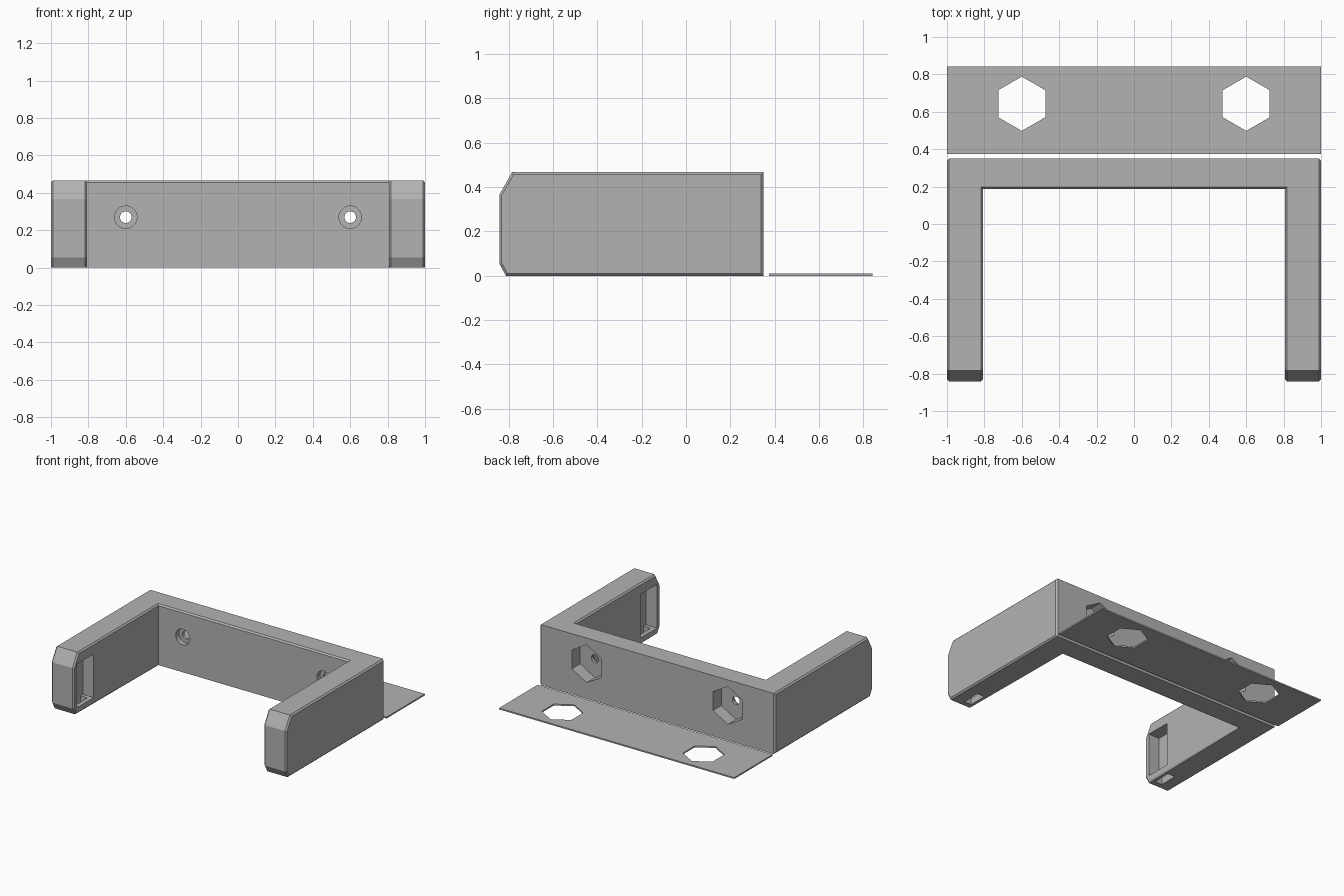
import bpy, bmesh, math
from mathutils import Matrix, Vector

if "Cube" in bpy.data.objects:
    bpy.data.objects.remove(bpy.data.objects["Cube"])

W, FRONT, BACK, H = 1.0, -0.842, 0.349, 0.467
INNER_X, INNER_Y = 0.807, 0.186
HOLE_X, HOLE_Z = 0.6, 0.27
HEX_R = 0.145

grey = bpy.data.materials.new("grey plastic")
grey.diffuse_color = (0.45, 0.45, 0.45, 1)
grey.use_nodes = True
grey.node_tree.nodes["Principled BSDF"].inputs["Base Color"].default_value = grey.diffuse_color


def finish(bm, name):
    bmesh.ops.recalc_face_normals(bm, faces=bm.faces)
    mesh = bpy.data.meshes.new(name)
    bm.to_mesh(mesh)
    bm.free()
    mesh.materials.append(grey)
    obj = bpy.data.objects.new(name, mesh)
    bpy.context.collection.objects.link(obj)
    return obj


def box(name, x, y, z):
    bm = bmesh.new()
    size = [b - a for a, b in (x, y, z)]
    mid = [(a + b) / 2 for a, b in (x, y, z)]
    bmesh.ops.create_cube(bm, size=1, matrix=Matrix.Translation(mid) @ Matrix.Diagonal((*size, 1)))
    return finish(bm, name)


def prism(name, sides, r, centre, depth, axis):
    """Regular prism along y or z; hexagons point up (y prism) or to the back (z prism)."""
    bm = bmesh.new()
    turn = Matrix.Rotation(math.pi / 2, 4, 'X') if axis == 'y' else Matrix()
    bmesh.ops.create_cone(bm, cap_ends=True, segments=sides, radius1=r, radius2=r, depth=depth,
                          matrix=Matrix.Translation(centre) @ turn)
    return finish(bm, name)


def cut(target, cutter):
    cutter.hide_render = True
    mod = target.modifiers.new("cut", 'BOOLEAN')
    mod.operation, mod.solver, mod.object = 'DIFFERENCE', 'EXACT', cutter
    bpy.context.view_layer.objects.active = target
    bpy.ops.object.modifier_apply(modifier=mod.name)
    bpy.data.objects.remove(cutter)


# U-shaped bracket
bm = bmesh.new()
outline = [(-W, FRONT), (-INNER_X, FRONT), (-INNER_X, INNER_Y), (INNER_X, INNER_Y),
           (INNER_X, FRONT), (W, FRONT), (W, BACK), (-W, BACK)]
base = bm.faces.new([bm.verts.new((x, y, 0)) for x, y in outline])
top = bmesh.ops.extrude_face_region(bm, geom=[base])["geom"]
bmesh.ops.translate(bm, verts=[v for v in top if isinstance(v, bmesh.types.BMVert)], vec=(0, 0, H))

# Slanted noses on the arms
for point, normal in [((0, FRONT, 0.366), (0, -0.102, 0.058)), ((0, FRONT, 0.055), (0, -0.055, -0.03))]:
    bmesh.ops.bisect_plane(bm, geom=bm.verts[:] + bm.edges[:] + bm.faces[:], dist=1e-5,
                           plane_co=point, plane_no=Vector(normal).normalized(), clear_outer=True)
    bmesh.ops.holes_fill(bm, edges=[e for e in bm.edges if e.is_boundary], sides=0)
bmesh.ops.recalc_face_normals(bm, faces=bm.faces)


# Small chamfers on the long edges and the inner top edge
def chamfered(e):
    if len(e.link_faces) != 2 or not e.is_convex or e.calc_face_angle(0) < 0.2:
        return False
    a, b = (v.co for v in e.verts)
    if abs(a.x - b.x) < 1e-4:
        return True
    return abs(a.y - INNER_Y) < 1e-3 and a.z > 0.4


bmesh.ops.bevel(bm, geom=[e for e in bm.edges if chamfered(e)], offset=0.011, offset_type='OFFSET',
                segments=1, affect='EDGES', clamp_overlap=True)
bracket = finish(bm, "bracket")

# Cover plate lying behind the bracket
plate = box("cover_plate", (-W, W), (0.375, 0.842), (0, 0.011))

for s in (-1, 1):
    # Screw hole, front counterbore and back hexagon pocket
    cut(bracket, prism("screw_hole", 32, 0.031, (s * HOLE_X, 0.27, HOLE_Z), 0.4, 'y'))
    cut(bracket, prism("counterbore", 32, 0.06, (s * HOLE_X, INNER_Y, HOLE_Z), 0.08, 'y'))
    cut(bracket, prism("hex_pocket", 6, HEX_R, (s * HOLE_X, BACK + 0.02, HOLE_Z), 0.24, 'y'))
    # Matching hexagon in the cover plate
    cut(plate, prism("plate_hex", 6, HEX_R, (s * HOLE_X, 0.643, 0), 0.2, 'z'))
    # Slot in the inner face of each arm, opening to the underside
    cut(bracket, box("arm_slot", sorted((s * 0.78, s * 0.9)), (-0.8, -0.6), (0.05, 0.385)))
    cut(bracket, box("under_slot", sorted((s * 0.84, s * 0.9)), (-0.77, -0.63), (-0.1, 0.1)))
